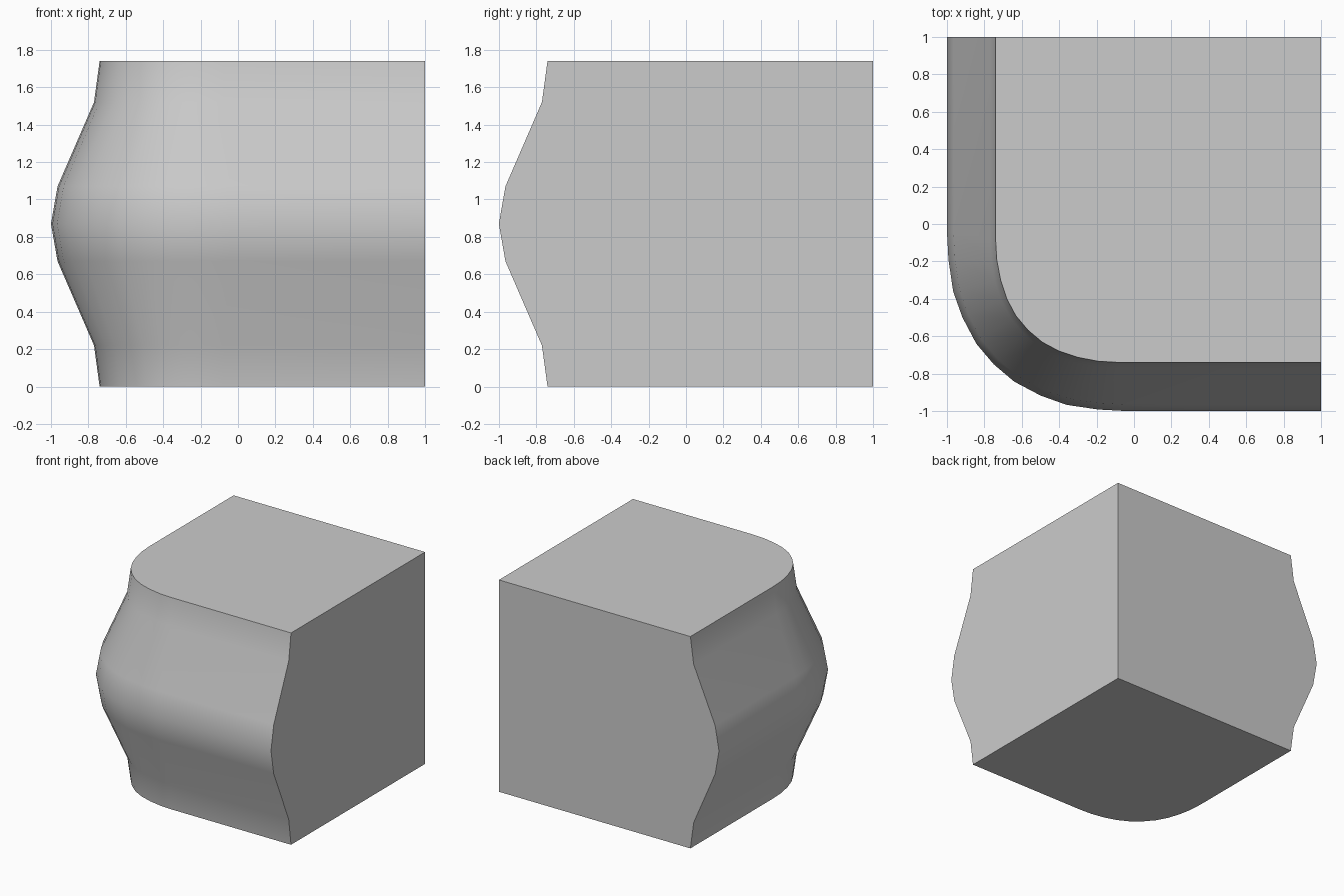
import bpy, bmesh, math

if "Cube" in bpy.data.objects:
    bpy.data.objects.remove(bpy.data.objects["Cube"])

# Wall profile: (height, bulge) where bulge 0 = narrow rim, 1 = widest middle
lower = [(0, 0), (0.22, 0.115), (0.67, 0.865)]
profile = lower + [(0.87, 1)] + [(1.74 - z, b) for z, b in reversed(lower)]

# Half of the rounded corner, from the left wall to the diagonal
inner = [(-0.74, -0.08), (-0.734, -0.19), (-0.713, -0.3),
         (-0.68, -0.4), (-0.632, -0.49), (-0.567, -0.567)]
outer = [(-1, -0.04), (-0.992, -0.19), (-0.967, -0.36),
         (-0.917, -0.5), (-0.843, -0.64), (-0.75, -0.75)]


def outline(bulge):
    """Plan outline at one level; the corner is mirrored on its diagonal."""
    half = [tuple(a + (b - a) * bulge for a, b in zip(p, q))
            for p, q in zip(inner, outer)]
    w = half[0][0]
    path = [(w, 1)] + half + [(y, x) for x, y in reversed(half[:-1])] + [(1, w)]
    return path + [(1, 1)]


# Curved outer wall
bm = bmesh.new()
rings = [[bm.verts.new((x, y, z)) for x, y in outline(b)] for z, b in profile]
for low, high in zip(rings, rings[1:]):
    for i in range(len(low) - 2):
        bm.faces.new((low[i], low[i + 1], high[i + 1], high[i]))

# Flat caps and the two flat cut sides
bm.faces.new(rings[0])
bm.faces.new(rings[-1])
for side in (0, -2):
    bm.faces.new([r[side] for r in rings] + [rings[-1][-1], rings[0][-1]])
bmesh.ops.delete(bm, geom=[v for v in bm.verts if not v.link_faces], context='VERTS')
bmesh.ops.recalc_face_normals(bm, faces=bm.faces)

mesh = bpy.data.meshes.new("rounded_corner_block")
bm.to_mesh(mesh)
bm.free()
block = bpy.data.objects.new("rounded_corner_block", mesh)
bpy.context.collection.objects.link(block)

# Smooth wall, sharp cap and side edges
bpy.context.view_layer.objects.active = block
block.select_set(True)
bpy.ops.object.shade_smooth_by_angle(angle=math.radians(30))
